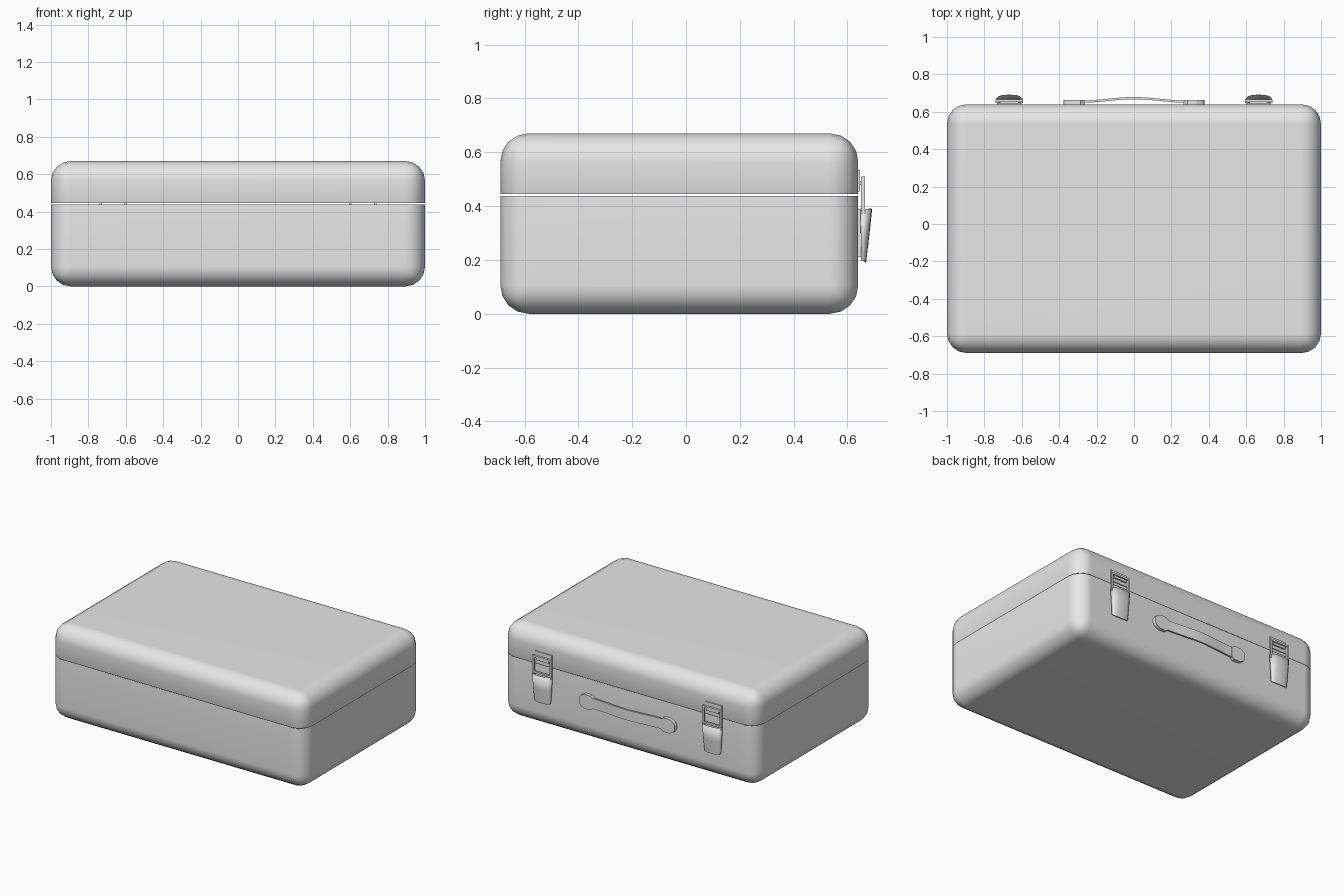
import bpy, bmesh, math
from mathutils import Vector

cube = bpy.data.objects.get("Cube")
if cube:
    bpy.data.objects.remove(cube, do_unlink=True)

grey = bpy.data.materials.new("light_grey")
grey.use_nodes = True
grey.diffuse_color = (0.8, 0.8, 0.8, 1)
grey.node_tree.nodes["Principled BSDF"].inputs["Base Color"].default_value = (0.8, 0.8, 0.8, 1)

BACK = 0.64      # latch side of the case
FRONT = -0.69
HEIGHT = 0.67
SEAM = 0.441
GAP = 0.004


def finish(name, bm, smooth=None):
    bmesh.ops.recalc_face_normals(bm, faces=bm.faces)
    mesh = bpy.data.meshes.new(name)
    bm.to_mesh(mesh)
    bm.free()
    mesh.materials.append(grey)
    ob = bpy.data.objects.new(name, mesh)
    bpy.context.collection.objects.link(ob)
    if smooth:
        bpy.ops.object.select_all(action='DESELECT')
        ob.select_set(True)
        bpy.context.view_layer.objects.active = ob
        bpy.ops.object.shade_smooth_by_angle(angle=math.radians(smooth))
    return ob


def add_box(bm, x0, x1, y0, y1, z0, z1):
    verts = bmesh.ops.create_cube(bm, size=1)["verts"]
    for v in verts:
        v.co = Vector((x1 if v.co.x > 0 else x0,
                       y1 if v.co.y > 0 else y0,
                       z1 if v.co.z > 0 else z0))
    return verts


def prism(name, outline, push, smooth=None):
    """Extrude a closed outline of 3D points along the vector push."""
    bm = bmesh.new()
    face = bm.faces.new([bm.verts.new(p) for p in outline])
    new = bmesh.ops.extrude_face_region(bm, geom=[face])["geom"]
    bmesh.ops.translate(bm, vec=push, verts=[g for g in new if isinstance(g, bmesh.types.BMVert)])
    return finish(name, bm, smooth)


# Case halves: open rounded shells that meet at the seam
def shell(name, z0, z1, rim):
    bm = bmesh.new()
    add_box(bm, -1, 1, FRONT, BACK, z0, z1)
    opening = [f for f in bm.faces if all(abs(v.co.z - rim) < 1e-5 for v in f.verts)]
    bmesh.ops.delete(bm, geom=opening, context='FACES_ONLY')
    bmesh.ops.bevel(bm, geom=[e for e in bm.edges if not e.is_boundary],
                    offset=0.105, segments=4, profile=0.5, affect='EDGES')
    ob = finish(name, bm, 40)
    thick = ob.modifiers.new("wall", 'SOLIDIFY')
    thick.thickness = 0.02
    thick.offset = -1
    weighted = ob.modifiers.new("even_shading", 'WEIGHTED_NORMAL')
    weighted.keep_sharp = True


shell("case_base", 0, SEAM - GAP, SEAM - GAP)
shell("case_lid", SEAM + GAP, HEIGHT, SEAM + GAP)


# Latches
def lever(name, cx):
    # Bowed cover, open at the top, tapering towards the bottom
    bm = bmesh.new()
    rows = []
    for z, half, y_in, y_out in ((0.39, 0.073, 0.648, 0.69), (0.29, 0.069, 0.65, 0.679),
                                 (0.20, 0.062, 0.65, 0.668)):
        row = []
        for i in range(9):
            a = math.pi * i / 8
            x = -half * math.copysign(abs(math.cos(a)) ** 0.7, math.cos(a))
            y = y_in + (y_out - y_in) * math.sin(a) ** 0.7 if 0 < i < 8 else y_in
            row.append(bm.verts.new((cx + x, y, z - (0.01 if z < 0.25 else 0) * math.sin(a))))
        rows.append(row)
    for a, b in zip(rows, rows[1:]):
        for i in range(8):
            bm.faces.new((a[i], a[i + 1], b[i + 1], b[i]))
    bm.faces.new(rows[-1])
    ob = finish(name, bm, 45)
    thick = ob.modifiers.new("sheet", 'SOLIDIFY')
    thick.thickness = 0.004
    thick.offset = 0


for side, cx in (("left", 0.667), ("right", -0.667)):
    # Mounting plate under the lever
    bm = bmesh.new()
    add_box(bm, cx - 0.06, cx + 0.06, BACK - 0.004, BACK + 0.01, 0.21, 0.39)
    finish(side + "_latch_plate", bm)

    # Catch on the lid with a lip for the loop
    bm = bmesh.new()
    add_box(bm, cx - 0.066, cx + 0.066, BACK - 0.004, BACK + 0.007, 0.455, 0.535)
    add_box(bm, cx - 0.05, cx + 0.05, BACK, BACK + 0.018, 0.478, 0.494)
    finish(side + "_latch_catch", bm)

    # Loop joining catch and lever
    bm = bmesh.new()
    y0, y1 = BACK + 0.011, BACK + 0.025
    for s in (-1, 1):
        inner, outer = sorted((cx + s * 0.061, cx + s * 0.074))
        add_box(bm, inner, outer, y0, y1, 0.37, 0.51)
    for z in (0.385, 0.497):
        add_box(bm, cx - 0.062, cx + 0.062, y0, y1, z, z + 0.013)
    finish(side + "_latch_loop", bm)

    lever(side + "_latch_lever", cx)

# Handle: arched strap between two chamfered end pads
MID = 0.29
N = 20
inner, outer = [], []
for i in range(N + 1):
    x = -0.31 + 0.62 * i / N
    arch = 0.5 + 0.5 * math.cos(math.pi * min(1, abs(x) / 0.27))
    y = BACK + 0.009 + 0.018 * arch
    inner.append((x, y, MID - 0.036))
    outer.append((x, y + 0.012, MID - 0.036))
prism("handle_strap", inner + outer[::-1], Vector((0, 0, 0.072)), 40)

for side, s in (("left", 1), ("right", -1)):
    half = [(0.265, 0.034), (0.285, 0.05), (0.335, 0.05), (0.365, 0.034), (0.376, 0.015)]
    pad = half + [(x, -z) for x, z in reversed(half)]
    prism(side + "_handle_pad", [(s * x, BACK - 0.004, MID + z) for x, z in pad],
          Vector((0, 0.028, 0)))
